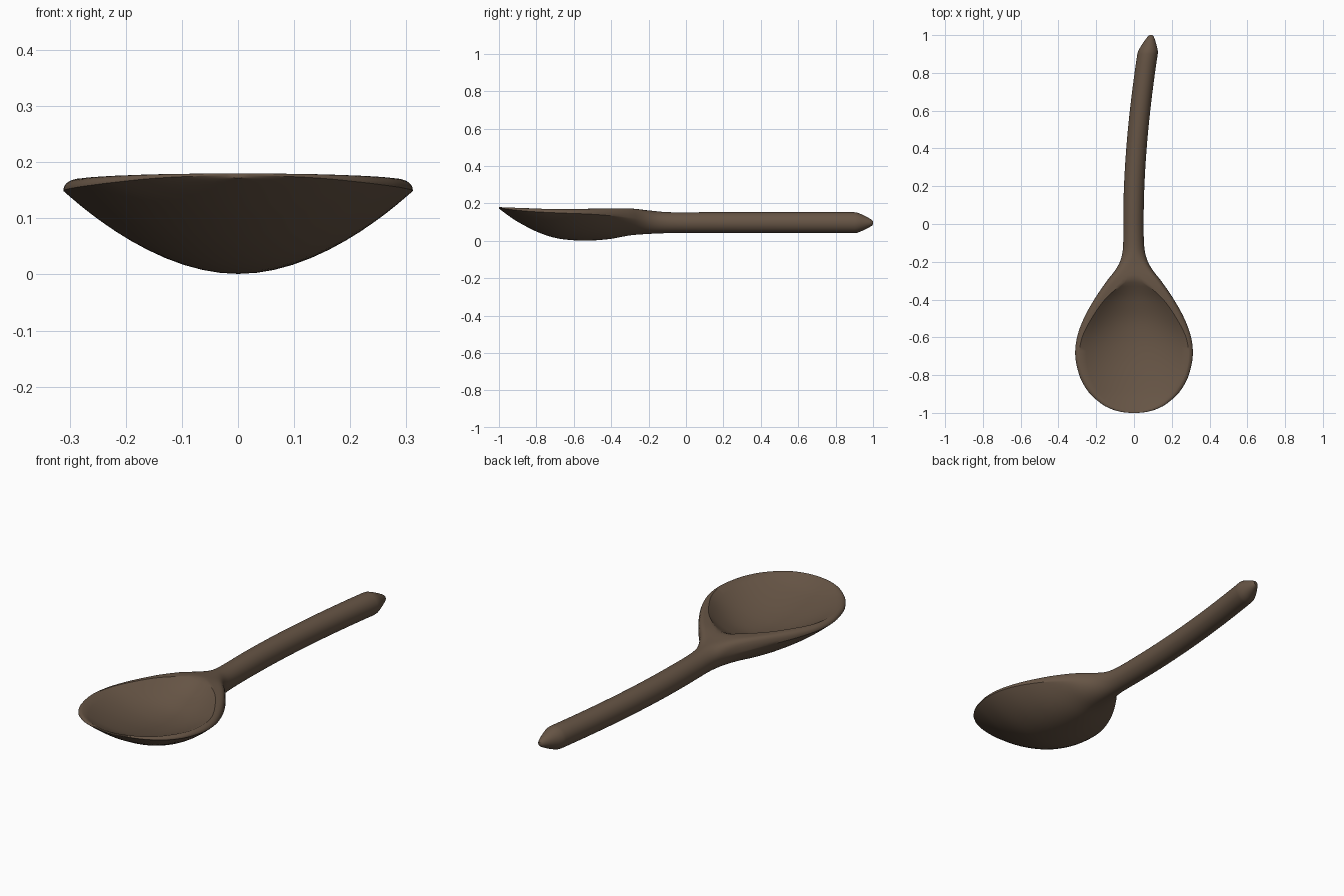
import bpy, bmesh, math

if "Cube" in bpy.data.objects:
    bpy.data.objects.remove(bpy.data.objects["Cube"])

# Smooth interpolation through (y, value) pairs
def curve(pts):
    def slope(i):
        a, b = pts[max(i - 1, 0)], pts[min(i + 1, len(pts) - 1)]
        return (b[1] - a[1]) / (b[0] - a[0])

    def f(y):
        if y <= pts[0][0]:
            return pts[0][1]
        for i in range(len(pts) - 1):
            (y0, v0), (y1, v1) = pts[i], pts[i + 1]
            if y <= y1:
                h = y1 - y0
                t = (y - y0) / h
                return ((2*t**3 - 3*t*t + 1) * v0 + (t**3 - 2*t*t + t) * h * slope(i)
                        + (3*t*t - 2*t**3) * v1 + (t**3 - t*t) * h * slope(i + 1))
        return pts[-1][1]
    return f

# Half width, inner cavity half width, cavity depth along the spoon
width = curve([(-1, .02), (-.996, .062), (-.985, .106), (-.965, .152), (-.94, .188), (-.9, .232), (-.85, .267),
               (-.8, .29), (-.7, .311), (-.6, .302), (-.5, .266), (-.4, .211), (-.3, .143),
               (-.25, .103), (-.2, .074), (-.14, .058), (-.05, .054), (.1, .054), (.9, .054)])
inner = curve([(-1, .01), (-.985, .07), (-.965, .125), (-.94, .165), (-.9, .21), (-.8, .269), (-.7, .289),
               (-.6, .275), (-.5, .225), (-.4, .155), (-.33, .08), (-.3, .045), (-.2, .035), (0, .03)])
depth = curve([(-1, 0), (-.985, .005), (-.95, .02), (-.9, .039), (-.8, .064), (-.7, .082),
               (-.6, .09), (-.5, .084), (-.4, .056), (-.35, .033), (-.3, .005), (-.28, 0), (0, 0)])
# Heights of underside, side edge and top, and sideways bend of the handle
under = curve([(-1, .172), (-.95, .135), (-.9, .102), (-.8, .05), (-.7, .016), (-.6, .003),
               (-.5, .002), (-.4, .011), (-.3, .029), (-.2, .037), (-.1, .041), (.1, .041), (.9, .041)])
edge = curve([(-1, .176), (-.9, .163), (-.8, .155), (-.65, .148), (-.5, .142), (-.3, .125), (-.1, .1), (.1, .097), (.9, .097)])
top = curve([(-1, .18), (-.8, .175), (-.6, .172), (-.3, .173), (-.2, .162), (-.1, .153), (.1, .153), (.9, .153)])
bend = curve([(-1, 0), (-.25, 0), (0, -.003), (.2, .001), (.4, .013), (.6, .032), (.8, .057), (.92, .075), (1, .09)])

RIM, CAV, LOW = 8, 16, 28

# One closed cross-section at station y, scaled by s about its middle
def section(y, s=1):
    w, zb, ze, zt, d = width(y), under(y), edge(y), top(y), depth(y)
    wi = min(inner(y), w * .94)
    b = min(max((-.15 - y) / .25, 0), 1)
    b = b * b * (3 - 2 * b)
    n = 2 + 18 * b
    up = lambda x: ze + (zt - ze) * math.sqrt(max(0, 1 - abs(x / w) ** n))
    a = math.acos(wi / w)
    rim = [w * math.cos(a * i / RIM) for i in range(RIM)]
    xs = rim + [wi * (1 - 2 * i / CAV) for i in range(CAV + 1)] + [-x for x in reversed(rim)]
    pts = [(x, up(x) - d * max(0, 1 - (x / wi) ** 2)) for x in xs]
    for i in range(1, LOW):
        u = -math.cos(math.pi * i / LOW)
        f = (1 - b) * math.sqrt(1 - u * u) + b * (1 - u * u)
        pts.append((w * u, ze - (ze - zb) * f))
    zm = .096 if y > 0 else ze
    return [(bend(y) + x * s, y, zm + (z - zm) * s) for x, z in pts]

stations = [(-1, 1), (-.998, 1), (-.995, 1), (-.988, 1), (-.98, 1), (-.965, 1)]
stations += [(-.95 + .02 * i, 1) for i in range(48)]
stations += [(.05 + .05 * i, 1) for i in range(18)]
stations += [(.915, .97), (.935, .83), (.96, .62), (.98, .43), (.993, .29), (1, .15)]

# Spoon: bowl and handle lofted as one carved piece
bm = bmesh.new()
rings = [[bm.verts.new(p) for p in section(y, s)] for y, s in stations]
for r0, r1 in zip(rings, rings[1:]):
    m = len(r0)
    for i in range(m):
        bm.faces.new((r0[i], r0[(i + 1) % m], r1[(i + 1) % m], r1[i]))
bm.faces.new(rings[0])
bm.faces.new(rings[-1])
bmesh.ops.recalc_face_normals(bm, faces=bm.faces)
mesh = bpy.data.meshes.new("wooden_spoon")
bm.to_mesh(mesh)
bm.free()
spoon = bpy.data.objects.new("wooden_spoon", mesh)
bpy.context.collection.objects.link(spoon)

# Dark brown wood
wood = bpy.data.materials.new("dark_wood")
wood.diffuse_color = (.132, .089, .059, 1)
wood.use_nodes = True
wood.node_tree.nodes["Principled BSDF"].inputs["Base Color"].default_value = wood.diffuse_color
mesh.materials.append(wood)

bpy.context.view_layer.objects.active = spoon
spoon.select_set(True)
bpy.ops.object.shade_smooth_by_angle(angle=math.radians(40))
